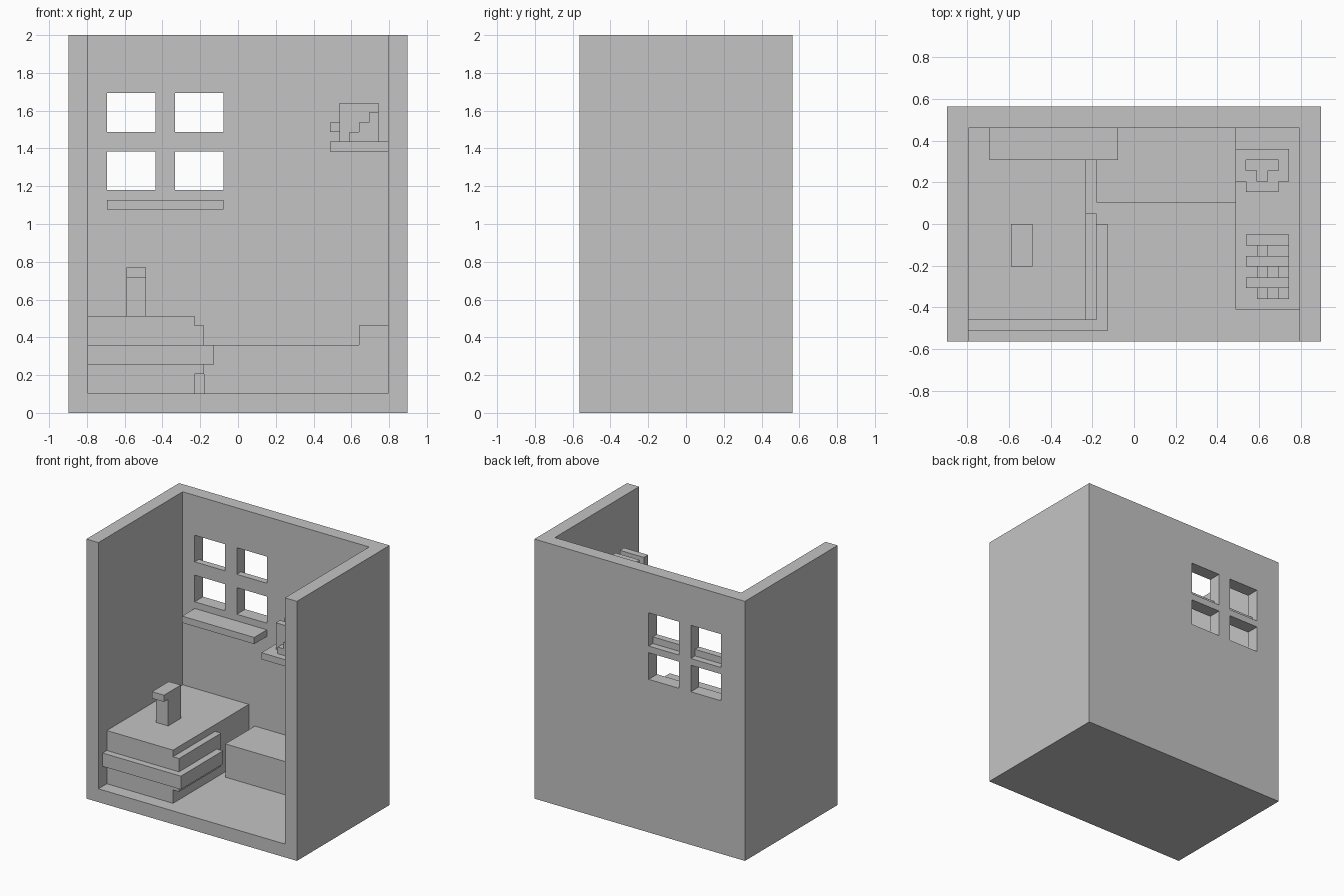
import bpy

if "Cube" in bpy.data.objects:
    bpy.data.objects.remove(bpy.data.objects["Cube"], do_unlink=True)

UNIT = 2 / 39  # size of one building block

plaster = bpy.data.materials.new("plain_grey")
plaster.use_nodes = True
GREY = (0.55, 0.55, 0.55, 1)
plaster.diffuse_color = GREY
for node in plaster.node_tree.nodes:
    if node.type == 'BSDF_PRINCIPLED':
        node.inputs["Base Color"].default_value = GREY


def box(name, x, y, z):
    """Box between pairs of block coordinates."""
    bpy.ops.mesh.primitive_cube_add(size=1)
    ob = bpy.context.object
    ob.name = name
    for v in ob.data.vertices:
        for axis, (low, high) in enumerate((x, y, z)):
            v.co[axis] = UNIT * (high if v.co[axis] > 0 else low)
    ob.data.materials.append(plaster)
    return ob


def cut(target, x, y, z):
    """Remove a box-shaped volume from the target."""
    cutter = box("cutter", x, y, z)
    cutter.hide_render = True
    mod = target.modifiers.new("cut", 'BOOLEAN')
    mod.operation = 'DIFFERENCE'
    mod.solver = 'EXACT'
    mod.object = cutter
    bpy.context.view_layer.objects.active = target
    bpy.ops.object.modifier_apply(modifier=mod.name)
    bpy.data.objects.remove(cutter, do_unlink=True)


# Room open at the front and top
room = box("room", (-17.5, 17.5), (-11, 11), (0, 39))
cut(room, (-15.5, 15.5), (-13, 9), (2, 41))

# Four window openings, the upper pair with a stepped outer ledge
for left in (-13.5, -6.5):
    span = (left, left + 5)
    for low in (23, 29):
        cut(room, span, (8, 12), (low, low + 4))
    cut(room, span, (10, 12), (28, 30))
box("window_sill", (-13.5, -1.5), (6, 9), (21, 22))

# Bed with overhanging blanket and wide band
box("bed_body", (-15.5, -4.5), (-9, 9), (2, 10))
box("bed_blanket", (-15.5, -3.5), (-9, 1), (4, 9))
box("bed_band", (-15.5, -2.5), (-10, 0), (5, 7))

# Small post with a head that juts forward
box("post_stem", (-11.5, -9.5), (-3, 0), (10, 14))
box("post_head", (-11.5, -9.5), (-4, 0), (14, 15))

# Bench along the back wall with a raised end
box("bench", (-3.5, 15.5), (2, 9), (2, 7))
box("bench_end", (12.5, 15.5), (2, 9), (7, 9))

# Wall shelf
box("shelf", (9.5, 15.5), (-8, 9), (27, 28))

# Bowl on the shelf
box("bowl_base", (10.5, 13.5), (4, 6), (28, 29))
rim = box("bowl_rim", (9.5, 14.5), (4, 7), (29, 30))
cut(rim, (10.5, 13.5), (5, 6), (28, 31))
cut(rim, (11.5, 12.5), (3, 5.5), (28, 31))
box("bowl_lip", (10.5, 13.5), (3, 4), (29, 30))

# Row of upright boards with stepped pieces between them
for i, steps in enumerate((3, 3, 2)):
    front = 2 * i - 7
    box("board", (10.5, 14.5), (front + 1, front + 2), (28, 32))
    for s in range(steps):
        box("step", (11.5 + s, 14.5), (front, front + 1), (28 + s, 29 + s))
